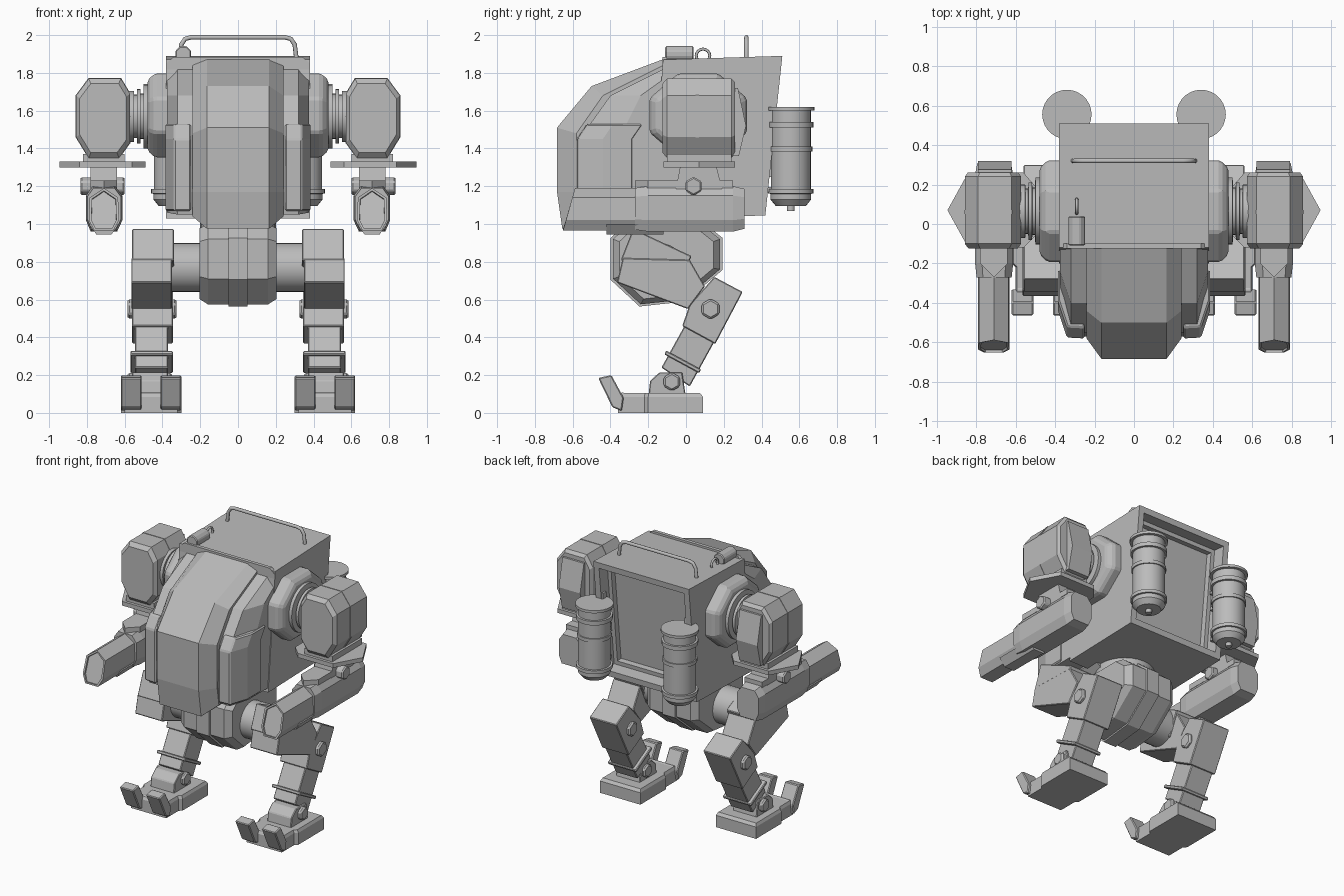
import bpy, bmesh, math
from mathutils import Vector

start_cube = bpy.data.objects.get("Cube")
if start_cube:
    bpy.data.objects.remove(start_cube, do_unlink=True)

grey = bpy.data.materials.new("plain_grey")
grey.use_nodes = True
colour = (0.5, 0.5, 0.5, 1)
grey.diffuse_color = colour
grey.node_tree.nodes["Principled BSDF"].inputs["Base Color"].default_value = colour


def place(axis, t, p):
    """Lift a 2D point into space at distance t along the axis."""
    a, b = p
    return {"x": (t, a, b), "y": (a, t, b), "z": (a, b, t)}[axis]


def loft(name, axis, sections, mirror=False, bevel=0, smooth=False, edit=None):
    """Skin a row of matching outlines along an axis and cap both ends."""
    bm = bmesh.new()
    rings = [[bm.verts.new(place(axis, t, p)) for p in pts] for t, pts in sections]
    for low, high in zip(rings, rings[1:]):
        for i in range(len(low)):
            j = (i + 1) % len(low)
            bm.faces.new((low[i], low[j], high[j], high[i]))
    bm.faces.new(rings[0])
    bm.faces.new(rings[-1])
    bmesh.ops.recalc_face_normals(bm, faces=bm.faces)
    if edit:
        edit(bm)
    mesh = bpy.data.meshes.new(name)
    bm.to_mesh(mesh)
    bm.free()
    mesh.materials.append(grey)
    obj = bpy.data.objects.new(name, mesh)
    bpy.context.collection.objects.link(obj)
    if smooth:
        bpy.ops.object.select_all(action="DESELECT")
        obj.select_set(True)
        bpy.context.view_layer.objects.active = obj
        bpy.ops.object.shade_smooth_by_angle(angle=math.radians(35))
    if bevel:
        mod = obj.modifiers.new("bevel", "BEVEL")
        mod.width, mod.segments = bevel, 1
    if mirror:
        obj.modifiers.new("mirror", "MIRROR")


def prism(name, axis, start, end, pts, **options):
    loft(name, axis, [(start, pts), (end, pts)], **options)


def rect(a, b, c, d):
    return [(a, c), (b, c), (b, d), (a, d)]


def ngon(centre, radius, sides, turn=0.0, stretch=1.0):
    angles = [math.tau * (i + turn) / sides for i in range(sides)]
    return [(centre[0] + radius * stretch * math.cos(a),
             centre[1] + radius * math.sin(a)) for a in angles]


def scaled(pts, f):
    mid = sum((Vector(p) for p in pts), Vector((0, 0))) / len(pts)
    return [tuple(mid + (Vector(p) - mid) * f) for p in pts]


def turned(name, axis, centre, steps, sides=28, **options):
    """Round part from (distance, radius) steps."""
    loft(name, axis, [(t, ngon(centre, r, sides)) for t, r in steps], smooth=True, **options)


def tube(name, points, radius, closed=False):
    curve = bpy.data.curves.new(name, "CURVE")
    curve.dimensions = "3D"
    curve.bevel_depth, curve.bevel_resolution = radius, 2
    curve.use_fill_caps = True
    line = curve.splines.new("POLY")
    line.points.add(len(points) - 1)
    for point, co in zip(line.points, points):
        point.co = (*co, 1)
    line.use_cyclic_u = closed
    curve.materials.append(grey)
    bpy.context.collection.objects.link(bpy.data.objects.new(name, curve))


# Cabin with a stepped recess in its back wall
def recess(bm):
    back = max(bm.faces, key=lambda f: f.normal.y)
    bmesh.ops.inset_individual(bm, faces=[back], thickness=0.06)
    bmesh.ops.inset_individual(bm, faces=[back], thickness=0.001, depth=-0.09)
    bmesh.ops.inset_individual(bm, faces=[back], thickness=0.04)
    bmesh.ops.inset_individual(bm, faces=[back], thickness=0.001, depth=-0.04)


prism("cabin", "x", -0.38, 0.38,
      [(-0.2, 1.03), (-0.12, 1.87), (0.51, 1.89), (0.42, 1.045)], edit=recess)

# Front shell: raised centre and lower cheeks
centre = [(-0.1, 1.88), (-0.5, 1.73), (-0.683, 1.51), (-0.683, 1.17), (-0.655, 0.975), (-0.1, 0.98)]
edge = [(-0.1, 1.85), (-0.44, 1.68), (-0.58, 1.48), (-0.58, 1.17), (-0.56, 1.04), (-0.1, 1.04)]
cheek = [(-0.1, 1.83), (-0.4, 1.68), (-0.55, 1.47), (-0.57, 1.17), (-0.55, 1.05), (-0.1, 1.05)]
cheek_side = [(-0.1, 1.78), (-0.24, 1.68), (-0.36, 1.44), (-0.43, 1.17), (-0.42, 1.06), (-0.1, 1.06)]
loft("front_shell", "x", [(-0.24, edge), (-0.165, centre), (0.165, centre), (0.24, edge)])
loft("cheek", "x", [(0.2, cheek), (0.32, cheek), (0.375, cheek_side)], mirror=True)
plate = [(0.25, -0.4), (0.25, -0.58), (0.34, -0.575), (0.385, -0.44), (0.385, -0.28)]
loft("cheek_plate", "z", [(1.07, plate), (1.45, plate), (1.53, [(x, y + 0.055) for x, y in plate])],
     mirror=True, bevel=0.008)
prism("roof_lip", "y", -0.125, -0.1,
      [(-0.38, 1.75), (-0.38, 1.85), (-0.34, 1.885), (0.34, 1.885), (0.38, 1.85), (0.38, 1.75)])

# Roof rail and small roof lamp
rail = [(-0.31, 0.32, 1.87), (-0.3, 0.32, 1.95), (-0.28, 0.32, 1.98), (-0.25, 0.32, 1.988)]
tube("roof_rail", rail + [(-x, y, z) for x, y, z in reversed(rail)], 0.012)
prism("roof_lamp", "y", -0.11, 0.04, ngon((-0.29, 1.9), 0.045, 8, 0.5), bevel=0.006)
tube("lamp_ring", [(-0.29, y, z) for y, z in ngon((0.09, 1.89), 0.036, 16)], 0.008, closed=True)

# Rear canisters
turned("canister", "z", (0.34, 0.555),
       [(1.07, 0.02), (1.095, 0.02), (1.096, 0.08), (1.13, 0.108), (1.16, 0.108),
        (1.161, 0.12), (1.185, 0.12), (1.186, 0.106), (1.51, 0.106), (1.511, 0.12),
        (1.54, 0.12), (1.541, 0.106), (1.6, 0.106), (1.601, 0.125), (1.62, 0.125)],
       mirror=True)
turned("canister_band", "z", (0.34, 0.555), [(1.385, 0.114), (1.41, 0.114)], mirror=True)
for height in (1.17, 1.4, 1.52):
    prism("canister_bracket", "z", height, height + 0.025, rect(0.31, 0.37, 0.4, 0.5), mirror=True)
prism("canister_strap", "x", 0.31, 0.37, rect(0.44, 0.46, 1.25, 1.46), mirror=True)
prism("canister_hook", "z", 1.6, 1.66, rect(0.325, 0.355, 0.44, 0.48), mirror=True)

# Shoulders
shoulder = ngon((0.065, 1.575), 0.24, 8, 0.5, 1.16)
loft("shoulder_housing", "x", [(0.34, shoulder), (0.44, shoulder), (0.478, scaled(shoulder, 0.85))],
     mirror=True, bevel=0.012)
turned("shoulder_joint", "x", (0.065, 1.57),
       [(0.44, 0.17), (0.5, 0.17), (0.501, 0.12), (0.515, 0.12), (0.516, 0.145),
        (0.535, 0.145), (0.536, 0.115), (0.55, 0.115), (0.551, 0.135), (0.59, 0.135)],
       mirror=True)

# Upper arms
arm = [(0.62, 1.77), (0.79, 1.77), (0.857, 1.68), (0.857, 1.46),
       (0.79, 1.35), (0.63, 1.35), (0.572, 1.43), (0.572, 1.69)]
loft("upper_arm", "y", [(-0.125, scaled(arm, 0.87)), (-0.1, arm), (0.24, arm), (0.26, scaled(arm, 0.9))],
     mirror=True)
prism("upper_arm_band", "y", 0.05, 0.07, scaled(arm, 1.015), mirror=True)
prism("arm_back_plate", "x", 0.62, 0.79,
      [(0.24, 1.72), (0.275, 1.72), (0.318, 1.52), (0.28, 1.36), (0.24, 1.36)], mirror=True)
prism("elbow_guard", "z", 1.3, 1.33,
      [(0.49, -0.05), (0.56, -0.12), (0.84, -0.12), (0.945, 0.07), (0.84, 0.26), (0.56, 0.26), (0.49, 0.18)],
      mirror=True)
prism("arm_skirt", "z", 1.32, 1.37, rect(0.6, 0.82, -0.1, 0.24), mirror=True)
prism("elbow", "x", 0.64, 0.78,
      [(-0.06, 1.15), (-0.03, 1.31), (0.16, 1.31), (0.2, 1.15)], mirror=True)
prism("elbow_bolt", "x", 0.6, 0.835, ngon((0.04, 1.2), 0.05, 6, 0.5), mirror=True, bevel=0.008)

# Forearms with a slanted six-sided muzzle
fore = [(0.64, 0.96), (0.78, 0.96), (0.805, 1.02), (0.805, 1.15),
        (0.77, 1.2), (0.65, 1.2), (0.612, 1.15), (0.612, 1.02)]
loft("forearm", "y", [(-0.27, scaled(fore, 0.92)), (-0.2, fore), (0.25, fore), (0.31, scaled(fore, 0.88))],
     mirror=True)
muzzle = [(0.66, 0.965), (0.76, 0.965), (0.79, 1.02), (0.785, 1.14), (0.71, 1.19), (0.635, 1.14), (0.63, 1.02)]


def hollow(bm):
    """Slant the front end and sink its face."""
    face = min(bm.faces, key=lambda f: f.calc_center_median().y)
    for v in face.verts:
        v.co.y += (v.co.z - 0.95) * 0.28
    bmesh.ops.inset_individual(bm, faces=[face], thickness=0.014)
    bmesh.ops.inset_individual(bm, faces=[face], thickness=0.001, depth=-0.012)


prism("forearm_muzzle", "y", -0.655, -0.2, muzzle, mirror=True, edit=hollow)
prism("forearm_keel", "y", -0.42, -0.12,
      [(0.67, 0.945), (0.75, 0.945), (0.79, 1.0), (0.63, 1.0)], mirror=True)
prism("forearm_top_plate", "z", 1.19, 1.23,
      [(0.64, -0.2), (0.71, -0.27), (0.78, -0.2), (0.78, 0.25), (0.64, 0.25)], mirror=True)

# Pelvis and hip axle
pelvis = [(-0.3, 1.0), (-0.386, 0.92), (-0.386, 0.71), (-0.24, 0.575),
          (-0.01, 0.6), (0.18, 0.76), (0.18, 0.92), (0.08, 1.0)]
loft("pelvis", "x", [(-0.205, scaled(pelvis, 0.88)), (-0.16, pelvis),
                     (0.16, pelvis), (0.205, scaled(pelvis, 0.88))])
prism("pelvis_strip", "x", -0.05, 0.05, scaled(pelvis, 1.05))
turned("waist_ring", "z", (0, -0.1), [(0.95, 0.2), (1.05, 0.2)])
turned("hip_axle", "x", (-0.14, 0.77), [(0.1, 0.13), (0.36, 0.13)], mirror=True)

# Legs
leg_parts = {
    "thigh": (0.34, 0.56, [(-0.28, 0.975), (0.03, 0.83), (-0.05, 0.66), (-0.345, 0.81)]),
    "lower_thigh": (0.35, 0.565, [(-0.335, 0.82), (-0.365, 0.69), (0.01, 0.55), (0.1, 0.67), (0.02, 0.81)]),
    "upper_shin": (0.345, 0.56, [(0.15, 0.72), (0.3, 0.64), (0.155, 0.365), (-0.02, 0.46), (0.02, 0.575)]),
    "lower_shin": (0.37, 0.545, [(0.0, 0.475), (0.155, 0.385), (0.02, 0.14), (-0.13, 0.24)]),
    "shin_rim": (0.345, 0.57, [(-0.115, 0.31), (-0.105, 0.33), (0.08, 0.23), (0.07, 0.21)]),
    "ankle": (0.37, 0.56, [(-0.2, 0.08), (-0.19, 0.17), (-0.14, 0.215), (-0.02, 0.215), (0.0, 0.08)]),
}
for part, (inner, outer, outline) in leg_parts.items():
    prism(part, "x", inner, outer, outline, mirror=True, bevel=0.005)
prism("knee_bolt", "x", 0.325, 0.585, ngon((0.13, 0.55), 0.055, 6, 0.5), mirror=True, bevel=0.01)
prism("ankle_bolt", "x", 0.35, 0.585, ngon((-0.075, 0.165), 0.05, 6, 0.5), mirror=True, bevel=0.01)

# Feet with two raised toes
sole = [(0.3, 0.09), (0.62, 0.09), (0.62, -0.2), (0.6, -0.22),
        (0.6, -0.36), (0.32, -0.36), (0.32, -0.22), (0.3, -0.2)]
loft("foot", "z", [(0, sole), (0.085, sole), (0.105, scaled(sole, 0.94))], mirror=True)
toe = [(-0.465, 0.185), (-0.395, 0.2), (-0.33, 0.08), (-0.34, 0.01), (-0.39, 0.03)]
for inner, outer in ((0.3, 0.41), (0.51, 0.62)):
    prism("toe", "x", inner, outer, toe, mirror=True, bevel=0.006)
turned("toe_hinge", "x", (-0.335, 0.09), [(0.33, 0.018), (0.59, 0.018)], sides=12, mirror=True)
